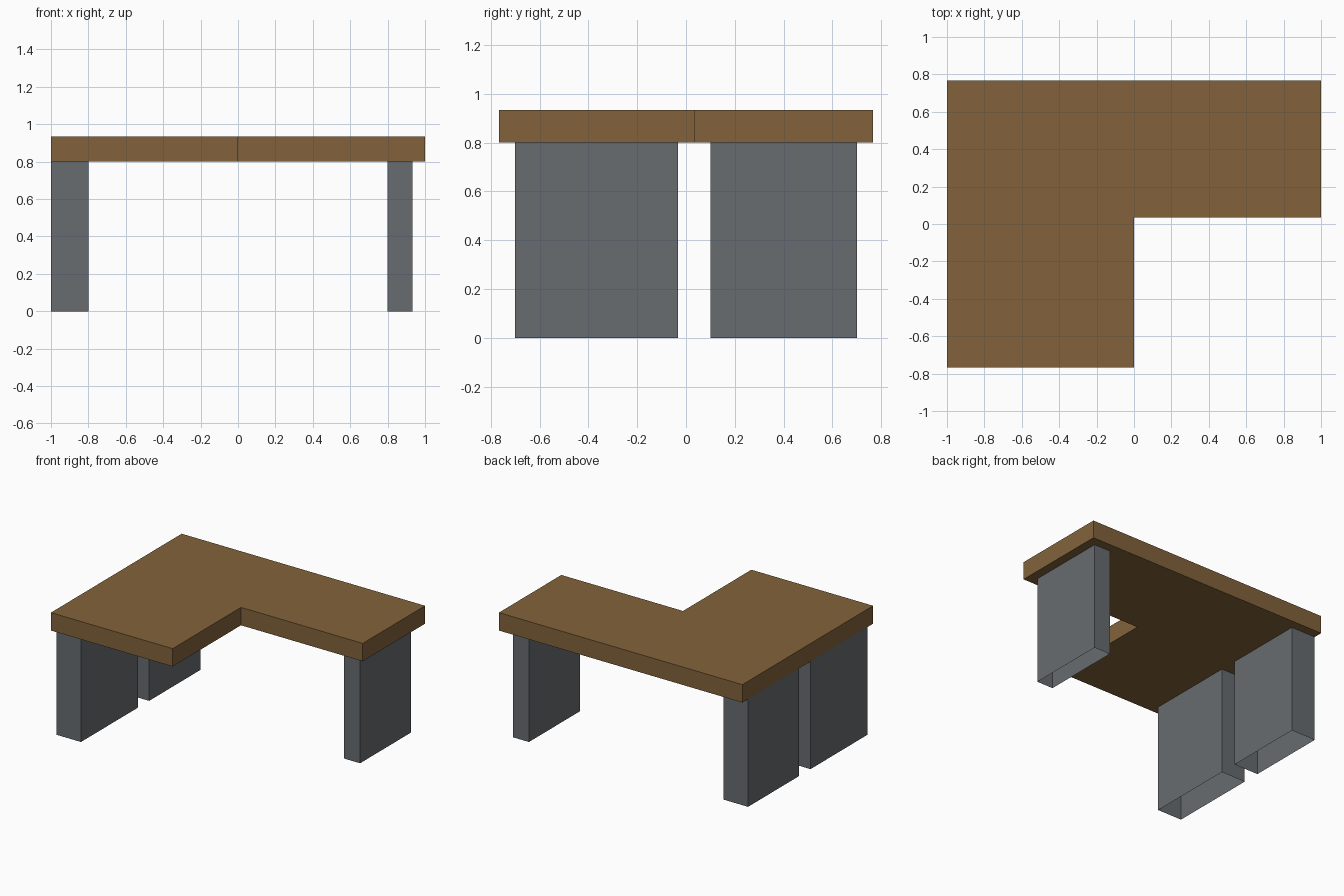
import bpy, bmesh

if "Cube" in bpy.data.objects:
    bpy.data.objects.remove(bpy.data.objects["Cube"])


def material(name, rgb):
    m = bpy.data.materials.new(name)
    m.diffuse_color = (*rgb, 1.0)
    m.use_nodes = True
    m.node_tree.nodes["Principled BSDF"].inputs["Base Color"].default_value = m.diffuse_color
    return m


wood = material("brown_wood", (0.223, 0.124, 0.0437))
grey = material("slate_grey", (0.136, 0.150, 0.162))


def prism(name, outline, z0, z1, mat, capped=True):
    """Extrude a counter-clockwise xy outline from z0 to z1, optionally open-ended."""
    bm = bmesh.new()
    low = [bm.verts.new((x, y, z0)) for x, y in outline]
    high = [bm.verts.new((x, y, z1)) for x, y in outline]
    n = len(outline)
    for i in range(n):
        j = (i + 1) % n
        bm.faces.new((low[i], low[j], high[j], high[i]))
    if capped:
        bm.faces.new(high)
        bm.faces.new(low[::-1])
    mesh = bpy.data.meshes.new(name)
    bm.to_mesh(mesh)
    bm.free()
    mesh.materials.append(mat)
    obj = bpy.data.objects.new(name, mesh)
    bpy.context.collection.objects.link(obj)
    return obj


# L-shaped table top
prism("desk_top",
      [(-1, -0.767), (0, -0.767), (0, 0.035), (1, 0.035), (1, 0.767), (-1, 0.767)],
      0.8, 0.933, wood)

# Slab legs: hollow, open at the floor and under the top
for name, x0, x1, y0, y1 in (
    ("front_left_leg", -1.0, -0.8, -0.7, -0.033),
    ("back_left_leg", -1.0, -0.8, 0.1, 0.7),
    ("right_leg", 0.8, 0.933, 0.1, 0.7),
):
    prism(name, [(x0, y0), (x1, y0), (x1, y1), (x0, y1)], 0, 0.8, grey, capped=False)
